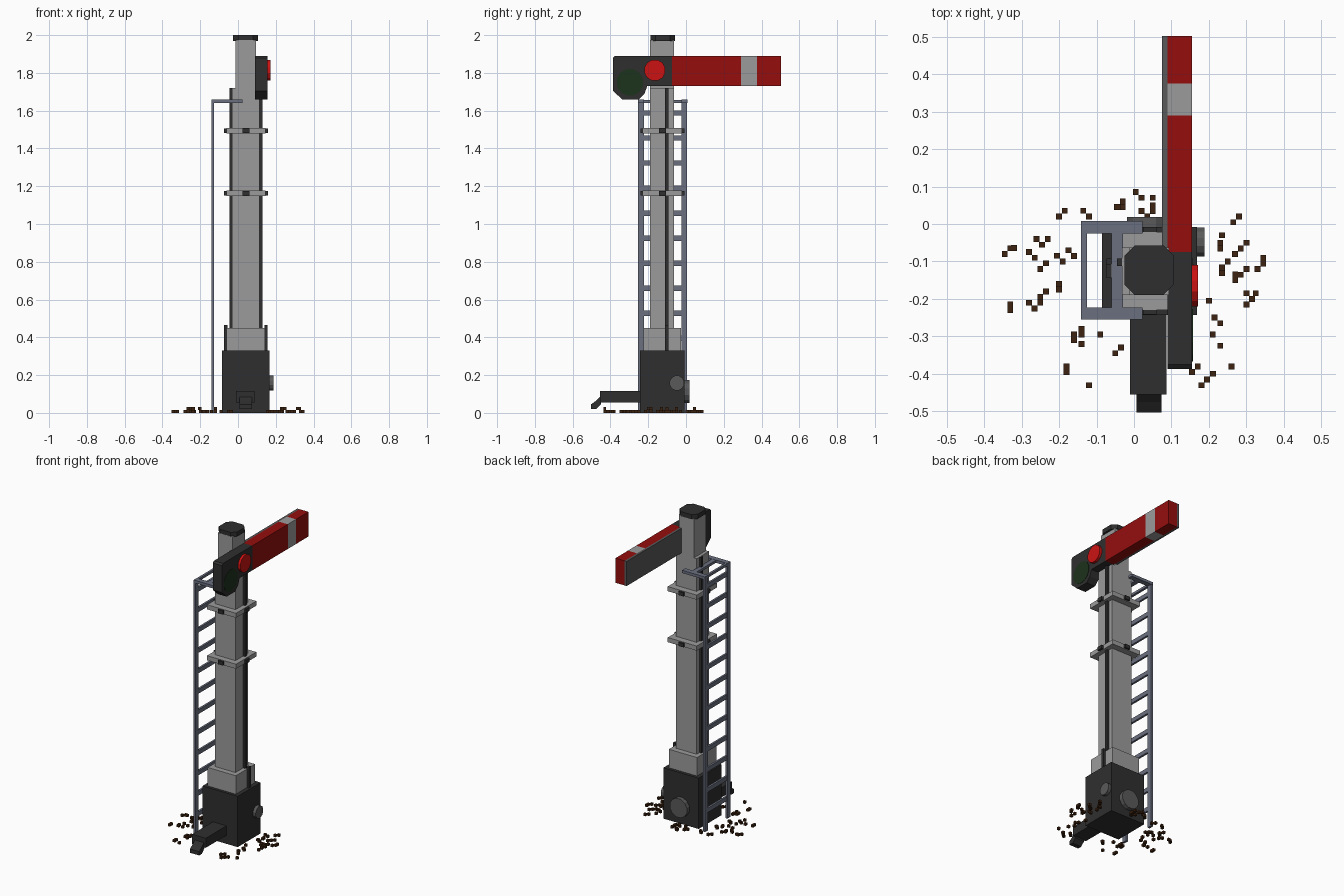
import bpy, bmesh, math, random
from mathutils import Matrix

if "Cube" in bpy.data.objects:
    bpy.data.objects.remove(bpy.data.objects["Cube"], do_unlink=True)


def material(name, r, g, b):
    m = bpy.data.materials.new(name)
    m.use_nodes = True
    m.diffuse_color = (r, g, b, 1)
    bsdf = next(n for n in m.node_tree.nodes if n.type == 'BSDF_PRINCIPLED')
    bsdf.inputs["Base Color"].default_value = (r, g, b, 1)
    return m


GREY = material("light grey", 0.33, 0.33, 0.33)
DARK = material("charcoal", 0.028, 0.028, 0.028)
MID = material("mid grey", 0.10, 0.10, 0.10)
RED = material("arm red", 0.30, 0.004, 0.004)
LAMP = material("lamp red", 0.60, 0.006, 0.006)
GREEN = material("dark green", 0.012, 0.032, 0.012)
STEEL = material("blue steel", 0.145, 0.16, 0.215)
SOIL = material("brown soil", 0.045, 0.016, 0.005)


def finish(bm, name, mat):
    bmesh.ops.recalc_face_normals(bm, faces=bm.faces)
    me = bpy.data.meshes.new(name)
    bm.to_mesh(me)
    bm.free()
    me.materials.append(mat)
    ob = bpy.data.objects.new(name, me)
    bpy.context.collection.objects.link(ob)
    return ob


def add_box(bm, x0, x1, y0, y1, z0, z1):
    mat = Matrix.Translation(((x0 + x1) / 2, (y0 + y1) / 2, (z0 + z1) / 2)) \
        @ Matrix.Diagonal((x1 - x0, y1 - y0, z1 - z0, 1))
    return bmesh.ops.create_cube(bm, size=1, matrix=mat)["verts"]


def boxes(name, mat, *bounds):
    bm = bmesh.new()
    for b in bounds:
        add_box(bm, *b)
    return finish(bm, name, mat)


def prism(name, mat, profile, x0, x1):
    """Extrude a (y, z) outline along x."""
    bm = bmesh.new()
    face = bm.faces.new([bm.verts.new((x0, y, z)) for y, z in profile])
    new = bmesh.ops.extrude_face_region(bm, geom=[face])["geom"]
    bmesh.ops.translate(bm, vec=(x1 - x0, 0, 0),
                        verts=[v for v in new if isinstance(v, bmesh.types.BMVert)])
    return finish(bm, name, mat)


def disc(name, mat, centre, radius, depth, axis, sides=12):
    bm = bmesh.new()
    turn = Matrix.Rotation(math.pi / 2, 4, 'Y' if axis == 'x' else 'X')
    spin = Matrix.Rotation(math.pi / sides, 4, 'Z')
    bmesh.ops.create_cone(bm, cap_ends=True, segments=sides, radius1=radius, radius2=radius,
                          depth=depth, matrix=Matrix.Translation(centre) @ turn @ spin)
    return finish(bm, name, mat)


CX, CY = 0.042, -0.125          # post axis

# Base housing, collar and post
boxes("base_housing", DARK, (-0.085, 0.168, -0.243, -0.008, 0, 0.33))
boxes("base_collar", GREY, (-0.06, 0.142, -0.225, -0.027, 0.33, 0.45))
boxes("lower_post", GREY, (-0.032, 0.115, -0.19, -0.063, 0.45, 1.72))
boxes("upper_post", GREY, (-0.012, 0.094, -0.19, -0.063, 1.72, 1.975))

# Post cap with cut corners
bm = bmesh.new()
add_box(bm, -0.026, 0.107, -0.189, -0.057, 1.97, 2.0)
upright = [e for e in bm.edges if abs(e.verts[0].co.z - e.verts[1].co.z) > 0.01]
bmesh.ops.bevel(bm, geom=upright, offset=0.028, segments=1, affect='EDGES')
finish(bm, "post_cap", DARK)

# Signal cables down both sides, stepping out around the collar
for name, s in (("left_cable", 1), ("right_cable", -1)):
    parts = []
    for half, z0, z1 in ((0.0735, 0.45, 1.72), (0.101, 0.33, 0.465)):
        a, b = CX + s * (half - 0.003), CX + s * (half + 0.014)
        parts.append((min(a, b), max(a, b), -0.112, -0.092, z0, z1))
    boxes(name, DARK, *parts)

# Two clamp plates with a bolt in the middle of each side
for name, z in (("lower_clamp", 1.162), ("upper_clamp", 1.493)):
    r = 0.104
    boxes(name, GREY, (CX - r, CX + r, CY - r, CY + r, z - 0.015, z + 0.015))
    bolts = []
    for dx, dy in ((1, 0), (-1, 0), (0, 1), (0, -1)):
        x, y = CX + dx * (r + 0.004), CY + dy * (r + 0.004)
        w, d = (0.009, 0.018) if dx else (0.018, 0.009)
        bolts.append((x - w, x + w, y - d, y + d, z - 0.012, z + 0.012))
    boxes(name + "_bolts", DARK, *bolts)

# Pulley discs on the housing
disc("side_pulley", MID, (0.175, -0.048, 0.158), 0.04, 0.026, 'x')
disc("back_pulley", MID, (CX, 0.004, 0.112), 0.063, 0.030, 'y')

# Foot lever with a drooping tip
boxes("foot_lever", DARK, (-0.011, 0.087, -0.455, -0.24, 0.055, 0.117))
prism("lever_tip", DARK, [(-0.45, 0.09), (-0.45, 0.045), (-0.475, 0.02), (-0.503, 0.02),
                          (-0.503, 0.045), (-0.475, 0.065)], 0.007, 0.073)

# Ladder: stiles, rungs and top bracket
SX0, SX1 = -0.141, -0.126
boxes("ladder_stiles", STEEL,
      (SX0, SX1, -0.255, -0.223, 0, 1.655), (SX0, SX1, -0.025, 0.006, 0, 1.655))
boxes("ladder_rungs", STEEL, *[(SX0 + 0.001, SX1 - 0.001, -0.23, -0.02, z - 0.014, z + 0.014)
                               for z in (0.13 + 0.1325 * i for i in range(12))])
boxes("ladder_bracket", STEEL,
      (SX0, 0.023, -0.255, -0.223, 1.64, 1.658), (SX0, 0.023, -0.025, 0.008, 1.64, 1.658),
      (-0.06, -0.03, -0.23, -0.02, 1.641, 1.657), (SX0, SX1, -0.23, -0.02, 1.641, 1.657))

# Semaphore arm: red blade with a pale band, grey back plate
bands = ((-0.075, 0.29, RED), (0.29, 0.375, GREY), (0.375, 0.502, RED))
for name, (y0, y1, mat) in zip(("arm_inner", "arm_band", "arm_tip"), bands):
    boxes(name, mat, (0.09, 0.155, y0, y1, 1.73, 1.89))
boxes("arm_back_plate", MID, (0.075, 0.09, -0.075, 0.502, 1.73, 1.89))

# Spectacle plate with lenses
prism("spectacle_plate", DARK,
      [(-0.375, 1.89), (-0.075, 1.89), (-0.075, 1.73), (-0.205, 1.73), (-0.22, 1.69),
       (-0.25, 1.66), (-0.338, 1.66), (-0.387, 1.705), (-0.387, 1.88)], 0.09, 0.155)
disc("green_lens", GREEN, (0.155, -0.297, 1.75), 0.072, 0.004, 'x')
disc("red_lens", LAMP, (0.161, -0.165, 1.814), 0.057, 0.020, 'x')

# Loose ballast: small clumps of cubes round the foot
random.seed(4)
clumps = [(-.345, -.08), (-.32, -.064), (-.33, -.23), (-.265, -.09), (-.25, -.12), (-.23, -.04),
          (-.2, .02), (-.235, -.18), (-.25, -.21), (-.19, -.1), (-.175, -.07), (-.2, -.16),
          (-.16, -.295), (-.14, -.28), (-.14, -.32), (-.18, -.38), (-.12, -.43), (-.05, -.345),
          (-.09, -.295), (-.12, .02), (-.045, .045), (.02, .07), (.05, .07), (.02, .035),
          (.05, .035), (.23, -.065), (.235, -.03), (.28, .02), (.3, -.05), (.345, -.09),
          (.25, -.1), (.3, -.12), (.27, -.15), (.325, -.185), (.3, -.215), (.2, -.205),
          (.23, -.265), (.21, -.295), (.23, -.325), (.26, -.38), (.17, -.38), (.18, -.43)]
bm = bmesh.new()
V = 0.0155
for cx, cy in clumps:
    x, y = cx, cy
    for i in range(random.choice((1, 2, 2, 3))):
        z = V if random.random() < 0.12 else 0
        add_box(bm, x - V / 2, x + V / 2, y - V / 2, y + V / 2, z, z + V)
        x += random.choice((-V, 0, V)) * 0.98
        y += random.choice((-V, V)) * 0.98
finish(bm, "ballast", SOIL)
